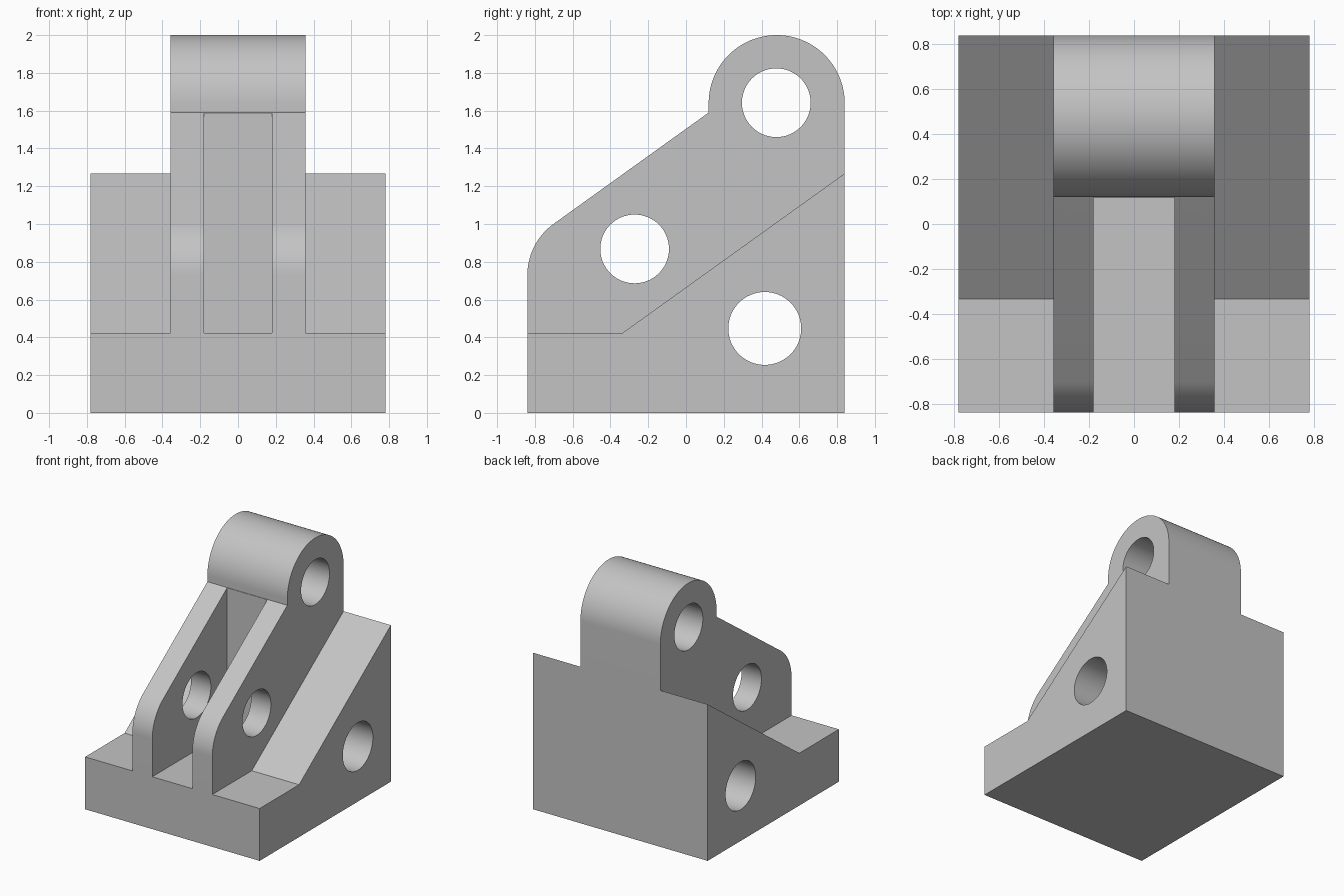
import bpy
import bmesh
import math

old = bpy.data.objects.get("Cube")
if old:
    bpy.data.objects.remove(old, do_unlink=True)

HALF_WIDTH, RIB, SLOT = 0.782, 0.358, 0.18
BACK, FLOOR = 0.84, 0.424
SLOPE = math.atan2(0.84, 1.17)

grey = bpy.data.materials.new("light grey")
grey.use_nodes = True
grey.diffuse_color = (0.55, 0.55, 0.55, 1)
grey.node_tree.nodes["Principled BSDF"].inputs["Base Color"].default_value = (0.55, 0.55, 0.55, 1)


def arc(y, z, r, start, end, n):
    """Points on an arc in the side plane, angles in degrees."""
    steps = [math.radians(start + (end - start) * i / n) for i in range(n + 1)]
    return [(y + r * math.cos(a), z + r * math.sin(a)) for a in steps]


def prism(name, profile, x0, x1):
    """Extrude a side profile of (y, z) points from x0 to x1."""
    bm = bmesh.new()
    face = bm.faces.new([bm.verts.new((x0, y, z)) for y, z in profile])
    ext = bmesh.ops.extrude_face_region(bm, geom=[face])
    moved = [v for v in ext["geom"] if isinstance(v, bmesh.types.BMVert)]
    bmesh.ops.translate(bm, verts=moved, vec=(x1 - x0, 0, 0))
    bmesh.ops.recalc_face_normals(bm, faces=bm.faces)
    mesh = bpy.data.meshes.new(name)
    bm.to_mesh(mesh)
    bm.free()
    mesh.materials.append(grey)
    obj = bpy.data.objects.new(name, mesh)
    bpy.context.collection.objects.link(obj)
    return obj


# Full-width side outline: rounded nose, slope and round boss
boss_y, boss_z, boss_r = 0.48, 1.64, 0.36
nose_r = 0.335
corner_z = 1.59 - 0.96 * math.tan(SLOPE)
nose_z = corner_z - nose_r * math.tan((math.pi / 2 - SLOPE) / 2)
outline = [(-BACK, 0), (BACK, 0)]
outline += arc(boss_y, boss_z, boss_r, 0, 180, 64)
outline += [(boss_y - boss_r, 1.59)]
outline += arc(nose_r - BACK, nose_z, nose_r, 90 + math.degrees(SLOPE), 180, 20)
bracket = prism("bracket", outline, -HALF_WIDTH, HALF_WIDTH)

# Cutters: space above each sloped shoulder, the slot, and the three bores
above = [(-1, FLOOR), (-0.335, FLOOR), (1, FLOOR + 1.335 * math.tan(SLOPE)), (1, 2.2), (-1, 2.2)]
slot = [(-1, FLOOR), (0.118, FLOOR), (0.118, 1.8), (-1, 1.8)]
cutters = [
    prism("left_shoulder_cutter", above, RIB, 1),
    prism("right_shoulder_cutter", above, -1, -RIB),
    prism("slot_cutter", slot, -SLOT, SLOT),
]
for name, y, z, r in (("boss_bore", 0.478, 1.642, 0.182),
                      ("rib_bore", -0.272, 0.868, 0.182),
                      ("base_bore", 0.417, 0.447, 0.193)):
    cutters.append(prism(name + "_cutter", arc(y, z, r, 0, 360, 64)[:-1], -1, 1))

bpy.ops.object.select_all(action="DESELECT")
bpy.context.view_layer.objects.active = bracket
bracket.select_set(True)
for cutter in cutters:
    cutter.hide_render = True
    mod = bracket.modifiers.new(cutter.name, "BOOLEAN")
    mod.operation = "DIFFERENCE"
    mod.solver = "EXACT"
    mod.object = cutter
    bpy.ops.object.modifier_apply(modifier=mod.name)
for cutter in cutters:
    bpy.data.objects.remove(cutter, do_unlink=True)

bpy.ops.object.shade_smooth_by_angle(angle=math.radians(20))
